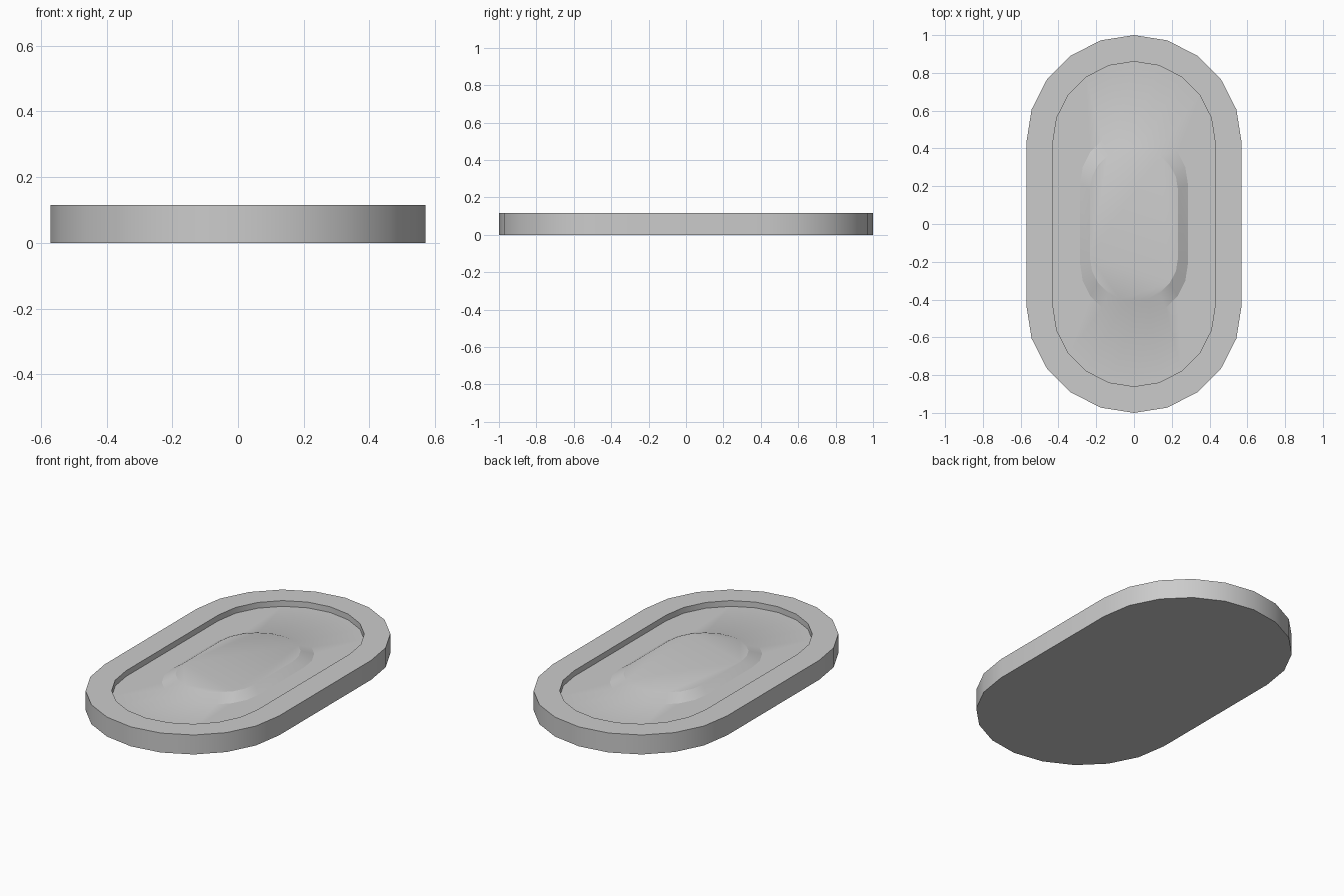
import bpy, bmesh, math

if "Cube" in bpy.data.objects:
    bpy.data.objects.remove(bpy.data.objects["Cube"])

R, L = 0.57, 0.43      # end radius and half-length of the straight sides
RIM, FLOOR, PAD = 0.115, 0.081, 0.114


def stadium(bm, radius, half, z, n=10):
    """Ring of verts: two half circles of n segments joined by straight sides."""
    ring = []
    for sign, start in ((1, 0), (-1, math.pi)):
        for i in range(n + 1):
            a = start + math.pi * i / n
            ring.append(bm.verts.new((radius * math.cos(a),
                                      radius * math.sin(a) + sign * half, z)))
    return ring


bm = bmesh.new()

# Profile from underside, up the wall, over the rim, into the recess, up the pad
rings = [stadium(bm, r, h, z) for r, h, z in (
    (R, L, 0),
    (R, L, RIM),
    (0.43, L, RIM),
    (0.43, L, FLOOR),
    (R * 0.5, L * 0.5, FLOOR),
    (R * 0.41, L * 0.41, PAD))]
for a, b in zip(rings, rings[1:]):
    for i in range(len(a)):
        j = (i + 1) % len(a)
        bm.faces.new((a[i], a[j], b[j], b[i]))

# Underside and pad top
bm.faces.new(rings[0][::-1])
bm.faces.new(rings[-1])

mesh = bpy.data.meshes.new("oval_tray")
bm.to_mesh(mesh)
bm.free()
tray = bpy.data.objects.new("oval_tray", mesh)
bpy.context.collection.objects.link(tray)

# Smooth around the curved ends, crisp at the rim and pad edges
bpy.context.view_layer.objects.active = tray
tray.select_set(True)
bpy.ops.object.shade_smooth_by_angle(angle=math.radians(22))
